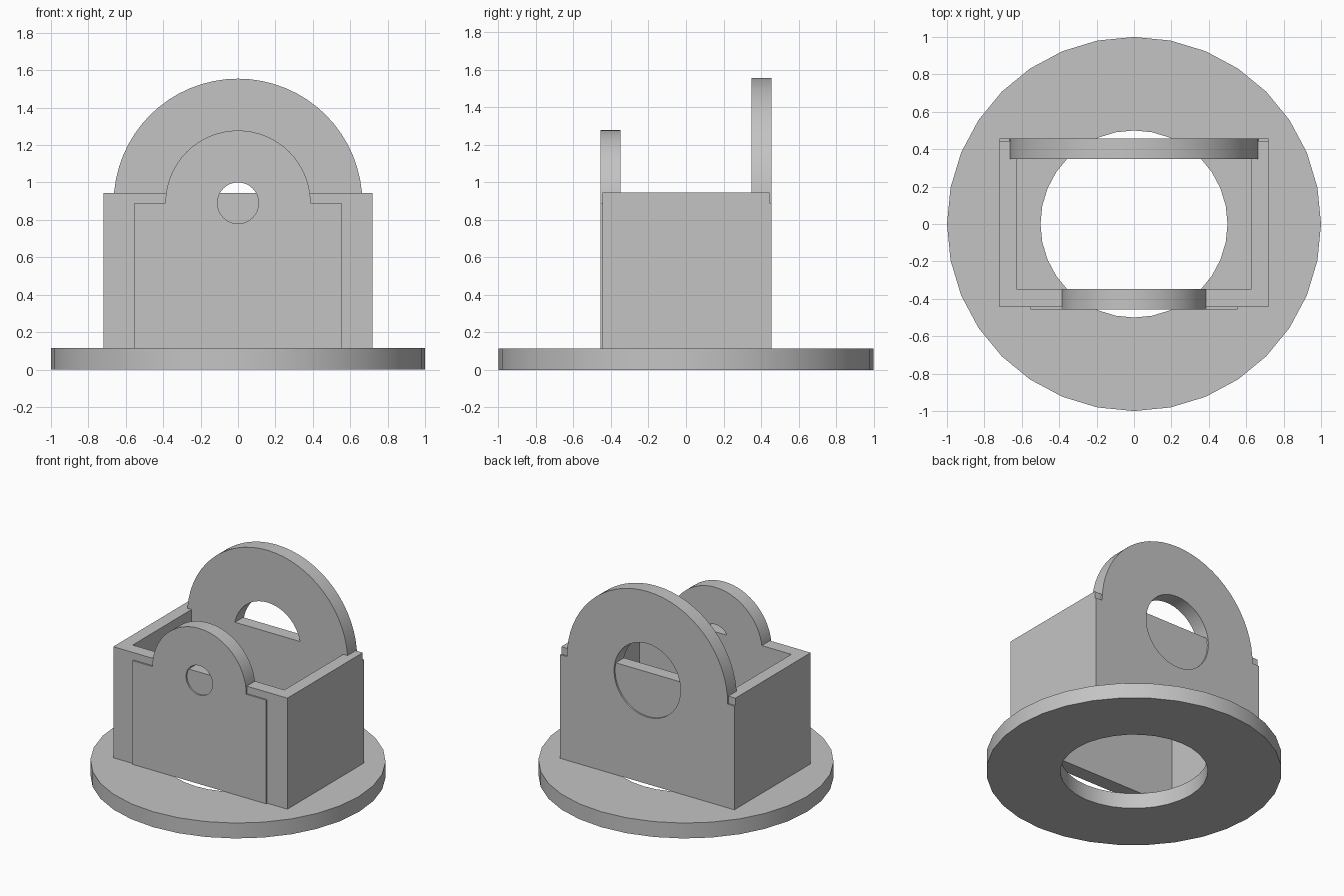
import bpy, bmesh
from math import sin, cos, pi, radians
from mathutils import Matrix, Vector

cube = bpy.data.objects.get("Cube")
if cube:
    bpy.data.objects.remove(cube, do_unlink=True)

grey = bpy.data.materials.new("plain grey")
grey.use_nodes = True
colour = (0.55, 0.55, 0.55, 1)
grey.diffuse_color = colour
grey.node_tree.nodes["Principled BSDF"].inputs["Base Color"].default_value = colour

BASE_TOP = 0.115
WALL_TOP = 0.945
PIVOT = 0.89


def arc(radius, centre, start, end, steps):
    """Points along an arc, end point included."""
    return [(radius * cos(start + (end - start) * i / steps),
             centre + radius * sin(start + (end - start) * i / steps))
            for i in range(steps + 1)]


def circle(radius, centre, sides):
    return arc(radius, centre, 0, 2 * pi, sides)[:-1]


def rectangle(x, y):
    return [(-x, -y), (x, -y), (x, y), (-x, y)]


def prism(name, loops, depth, matrix):
    """Fill an outline with its holes, then extrude it along local z."""
    bm = bmesh.new()
    for points in loops:
        verts = [bm.verts.new((u, v, 0)) for u, v in points]
        for a, b in zip(verts, verts[1:] + verts[:1]):
            bm.edges.new((a, b))
    bmesh.ops.triangle_fill(bm, edges=bm.edges[:], use_beauty=True)
    grown = bmesh.ops.extrude_face_region(bm, geom=bm.faces[:], use_keep_orig=True)
    top = [g for g in grown["geom"] if isinstance(g, bmesh.types.BMVert)]
    bmesh.ops.translate(bm, verts=top, vec=Vector((0, 0, depth)))
    bmesh.ops.transform(bm, matrix=matrix, verts=bm.verts[:])
    bmesh.ops.recalc_face_normals(bm, faces=bm.faces[:])
    mesh = bpy.data.meshes.new(name)
    bm.to_mesh(mesh)
    bm.free()
    mesh.materials.append(grey)
    obj = bpy.data.objects.new(name, mesh)
    bpy.context.collection.objects.link(obj)
    bpy.ops.object.select_all(action='DESELECT')
    obj.select_set(True)
    bpy.context.view_layer.objects.active = obj
    bpy.ops.object.shade_smooth_by_angle(angle=radians(30))
    return obj


def lug_plate(name, half_width, arch, hole, y_back):
    """Upright plate with a round top and a pivot hole."""
    outline = [(-half_width, BASE_TOP), (half_width, BASE_TOP), (half_width, PIVOT)]
    outline += arc(arch, PIVOT, 0, pi, 32) + [(-half_width, PIVOT)]
    upright = Matrix.Translation((0, y_back, 0)) @ Matrix.Rotation(pi / 2, 4, 'X')
    prism(name, [outline, circle(hole, PIVOT, 48)], 0.109, upright)


# Round base with a central opening
prism("base_ring", [circle(1, 0, 32), circle(0.5, 0, 32)], BASE_TOP, Matrix())

# Open box walls
prism("box_walls", [rectangle(0.72, 0.445), rectangle(0.627, 0.348)],
      WALL_TOP - BASE_TOP, Matrix.Translation((0, 0, BASE_TOP)))

# Small front lug and large back lug
lug_plate("front_lug", 0.553, 0.388, 0.11, -0.348)
lug_plate("back_lug", 0.72, 0.665, 0.275, 0.457)
